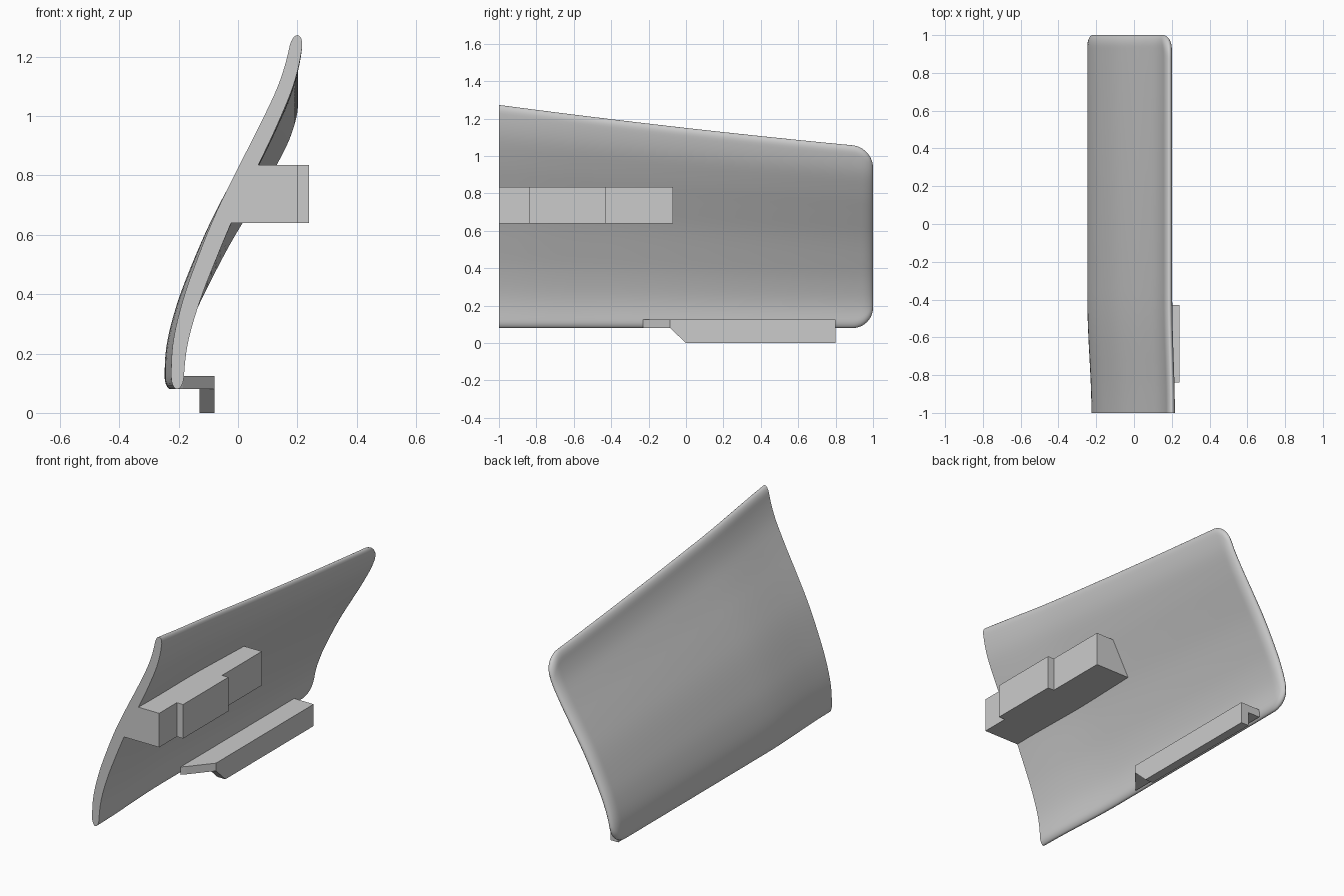
import bpy, bmesh, math

cube = bpy.data.objects.get("Cube")
if cube:
    bpy.data.objects.remove(cube, do_unlink=True)

grey = bpy.data.materials.new("light grey")
grey.use_nodes = True
colour = (0.6, 0.6, 0.6, 1)
grey.diffuse_color = colour
grey.node_tree.nodes["Principled BSDF"].inputs["Base Color"].default_value = colour


def finish(bm, name, smooth=False):
    """Turn a bmesh into a named grey object."""
    bmesh.ops.recalc_face_normals(bm, faces=bm.faces)
    mesh = bpy.data.meshes.new(name)
    bm.to_mesh(mesh)
    bm.free()
    mesh.materials.append(grey)
    obj = bpy.data.objects.new(name, mesh)
    bpy.context.collection.objects.link(obj)
    if smooth:
        bpy.ops.object.select_all(action='DESELECT')
        obj.select_set(True)
        bpy.context.view_layer.objects.active = obj
        bpy.ops.object.shade_smooth_by_angle(angle=math.radians(40))
    return obj


def prism(name, outline, place, start, end):
    """Extrude a flat outline; place(a, b, depth) gives the 3D point."""
    bm = bmesh.new()
    rings = [[bm.verts.new(place(a, b, d)) for a, b in outline] for d in (start, end)]
    bm.faces.new(rings[0])
    bm.faces.new(rings[1])
    n = len(outline)
    for i in range(n):
        j = (i + 1) % n
        bm.faces.new((rings[0][i], rings[0][j], rings[1][j], rings[1][i]))
    return finish(bm, name)


# Curved panel: S-shaped section lofted along y
SPINE = [-.205, -.195, -.157, -.102, -.04, .032, .105, .168, .2]
BASE = 0.08
CORNER = 0.11


def spine(t):
    """Catmull-Rom through the evenly spaced spine offsets."""
    last = len(SPINE) - 1
    k = min(int(t * last), last - 1)
    u = t * last - k
    p0, p1, p2, p3 = (SPINE[min(max(k + o, 0), last)] for o in (-1, 0, 1, 2))
    return p1 + u / 2 * (p2 - p0 + u * (2*p0 - 5*p1 + 4*p2 - p3 + u * (3*(p1 - p2) + p3 - p0)))


def rounding(distance, radius):
    q = min(max(distance / radius, 0), 1)
    return math.sqrt(1 - (1 - q) ** 2)


def section(y, steps=48):
    """Closed loop of points: up the outer face, down the inner one."""
    top = 1.15 - .113 * y + .01 * y * y
    cut = CORNER * (1 - rounding(1 - y, CORNER))
    low, high = BASE + cut, top - cut
    ramp = min((y + 1) / .6, 1)
    ramp = ramp * ramp * (3 - 2 * ramp)
    outer, inner = [], []
    for i in range(steps + 1):
        z = low + (high - low) * (1 - math.cos(math.pi * i / steps)) / 2
        t = (z - BASE) / (top - BASE)
        x = spine(t) - .022 * ramp * (1 - .4 * t ** 3)
        half = .02 + .013 * math.sin(math.pi * t)
        half *= rounding(min(z - low, high - z), .04) * max(rounding(1 - y, .06), .08)
        outer.append((x - half, y, z))
        inner.append((x + half, y, z))
    return outer + inner[-2:0:-1]


stations = [-1 + 1.85 * i / 20 for i in range(20)]
stations += [.85 + .15 * math.sin(math.pi / 2 * i / 14) for i in range(15)]
bm = bmesh.new()
loops = [[bm.verts.new(p) for p in section(y)] for y in stations]
for a, b in zip(loops, loops[1:]):
    for i in range(len(a)):
        j = (i + 1) % len(a)
        bm.faces.new((a[i], a[j], b[j], b[i]))
bm.faces.new(loops[0])
bm.faces.new(loops[-1])
finish(bm, "curved_panel", smooth=True)


def along_y(x, z, y):
    return (x, y, z)


def along_x(y, z, x):
    return (x, y, z)


def along_z(x, y, z):
    return (x, y, z)


# Upper mounting block, cut to the slope of the panel, with a raised pad
prism("upper_block", [(-.045, .64), (.2, .64), (.2, .835), (.045, .835)],
      along_y, -1, -.07)
prism("upper_block_pad", [(.2, .64), (.24, .64), (.24, .835), (.2, .835)],
      along_y, -.84, -.43)

# Lower hook: flat arm with a slanted front end, and a hanging lip
prism("hook_arm", [(-.205, -.23), (-.185, -.21), (-.08, -.085), (-.08, .8), (-.205, .8)],
      along_z, .08, .125)
prism("hook_lip", [(-.085, .08), (0, 0), (.8, 0), (.8, .08)],
      along_x, -.13, -.08)
